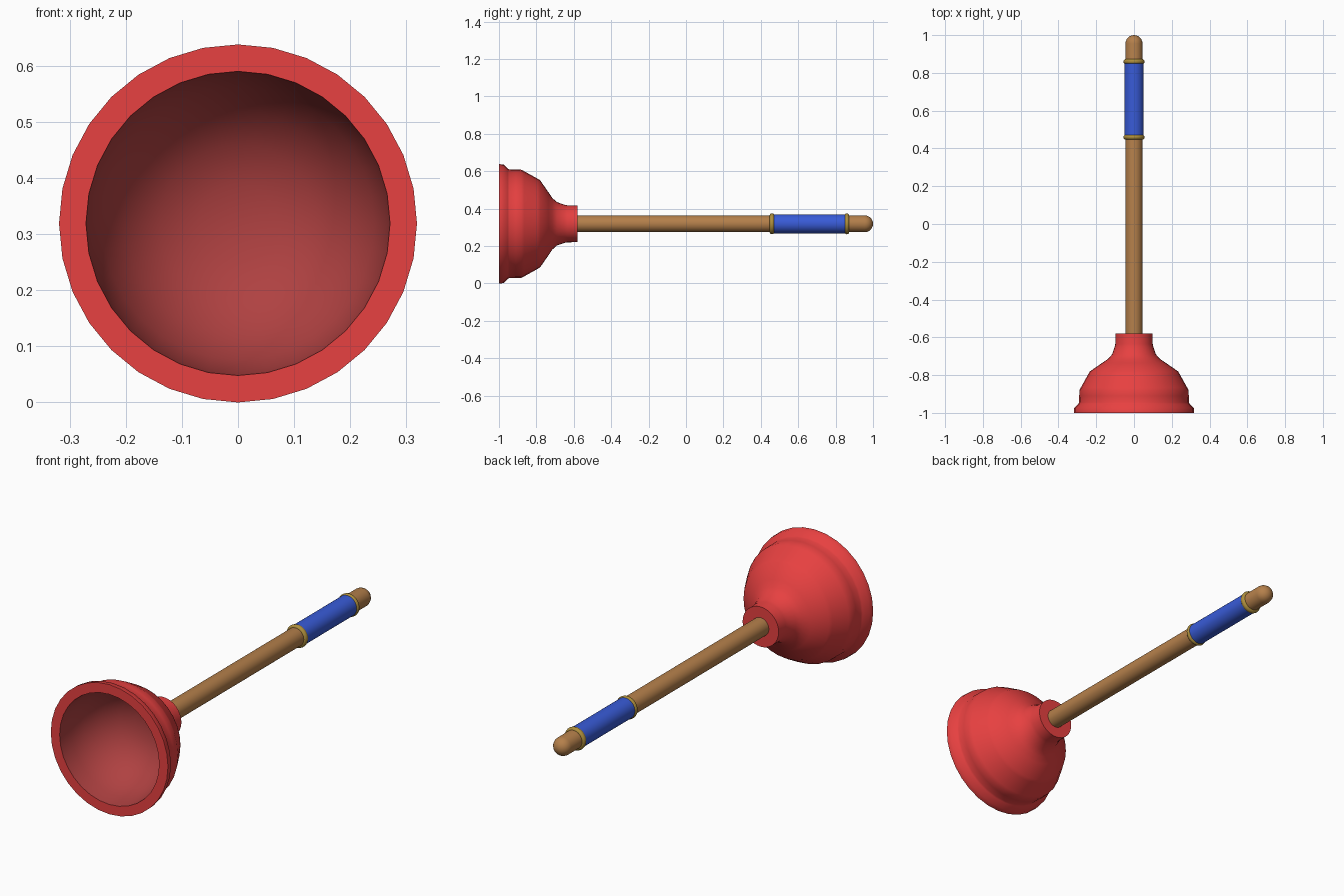
import bpy, bmesh, math

if "Cube" in bpy.data.objects:
    bpy.data.objects.remove(bpy.data.objects["Cube"])

CZ = 0.319  # height of the long axis


def material(name, rgb):
    m = bpy.data.materials.new(name)
    m.diffuse_color = (*rgb, 1)
    m.use_nodes = True
    m.node_tree.nodes["Principled BSDF"].inputs["Base Color"].default_value = m.diffuse_color
    return m


red = material("red rubber", (0.80, 0.052, 0.052))
dark_red = material("dark red lining", (0.43, 0.053, 0.053))
wood = material("brown wood", (0.46, 0.215, 0.07))
blue = material("blue grip", (0.04, 0.105, 0.68))
gold = material("dull gold", (0.42, 0.27, 0.045))


def lathe(name, profile, mat, sides=32, closed=False, angle=35):
    """Revolve (y, radius) points round the long axis."""
    bm = bmesh.new()
    rings = []
    for y, r in profile:
        if r == 0:
            rings.append([bm.verts.new((0, y, CZ))] * sides)
        else:
            rings.append([bm.verts.new((r * math.sin(2 * math.pi * i / sides), y,
                                        CZ + r * math.cos(2 * math.pi * i / sides)))
                          for i in range(sides)])
    pairs = list(zip(rings, rings[1:]))
    if closed:
        pairs.append((rings[-1], rings[0]))
    for a, b in pairs:
        for i in range(sides):
            j = (i + 1) % sides
            bm.faces.new(list(dict.fromkeys((a[i], a[j], b[j], b[i]))))
    bmesh.ops.recalc_face_normals(bm, faces=bm.faces)
    me = bpy.data.meshes.new(name)
    bm.to_mesh(me)
    bm.free()
    me.materials.append(mat)
    ob = bpy.data.objects.new(name, me)
    bpy.context.collection.objects.link(ob)
    bpy.context.view_layer.objects.active = ob
    ob.select_set(True)
    bpy.ops.object.shade_smooth_by_angle(angle=math.radians(angle))
    ob.select_set(False)
    return ob


# Rubber cup: hollow bowl, flat rim, stepped outside and a neck
inner = [(-0.70, 0), (-0.705, 0.07), (-0.73, 0.14), (-0.78, 0.2), (-0.85, 0.243),
         (-0.92, 0.264), (-1.0, 0.271)]
outer = [(-1.0, 0.319), (-0.974, 0.317), (-0.953, 0.295), (-0.945, 0.291), (-0.91, 0.290),
         (-0.88, 0.289), (-0.865, 0.281), (-0.795, 0.242), (-0.78, 0.233), (-0.735, 0.168),
         (-0.715, 0.138), (-0.69, 0.116), (-0.65, 0.102), (-0.635, 0.099),
         (-0.58, 0.098), (-0.58, 0)]
cup = lathe("rubber_cup", inner + outer, red, angle=50)

# Darker lining: the faces of the hollow, which come first in the profile
cup.data.materials.append(dark_red)
for face in cup.data.polygons[:32 * (len(inner) - 1)]:
    face.material_index = 1

# Wooden handle with a rounded tip
tip = [(0.955 + 0.045 * math.sin(t), 0.045 * math.cos(t))
       for t in (math.pi / 2 * k / 6 for k in range(6))]
lathe("handle", [(-0.62, 0), (-0.62, 0.045)] + tip + [(1.0, 0)], wood)

# Grip sleeve
lathe("grip", [(0.46, 0.04), (0.46, 0.051), (0.86, 0.051), (0.86, 0.04)], blue, closed=True)

# Rounded bands at both ends of the grip
for name, y in (("lower_band", 0.46), ("upper_band", 0.86)):
    ring = [(y + 0.013 * math.cos(2 * math.pi * k / 12), 0.044 + 0.012 * math.sin(2 * math.pi * k / 12))
            for k in range(12)]
    lathe(name, ring, gold, closed=True, angle=60)
